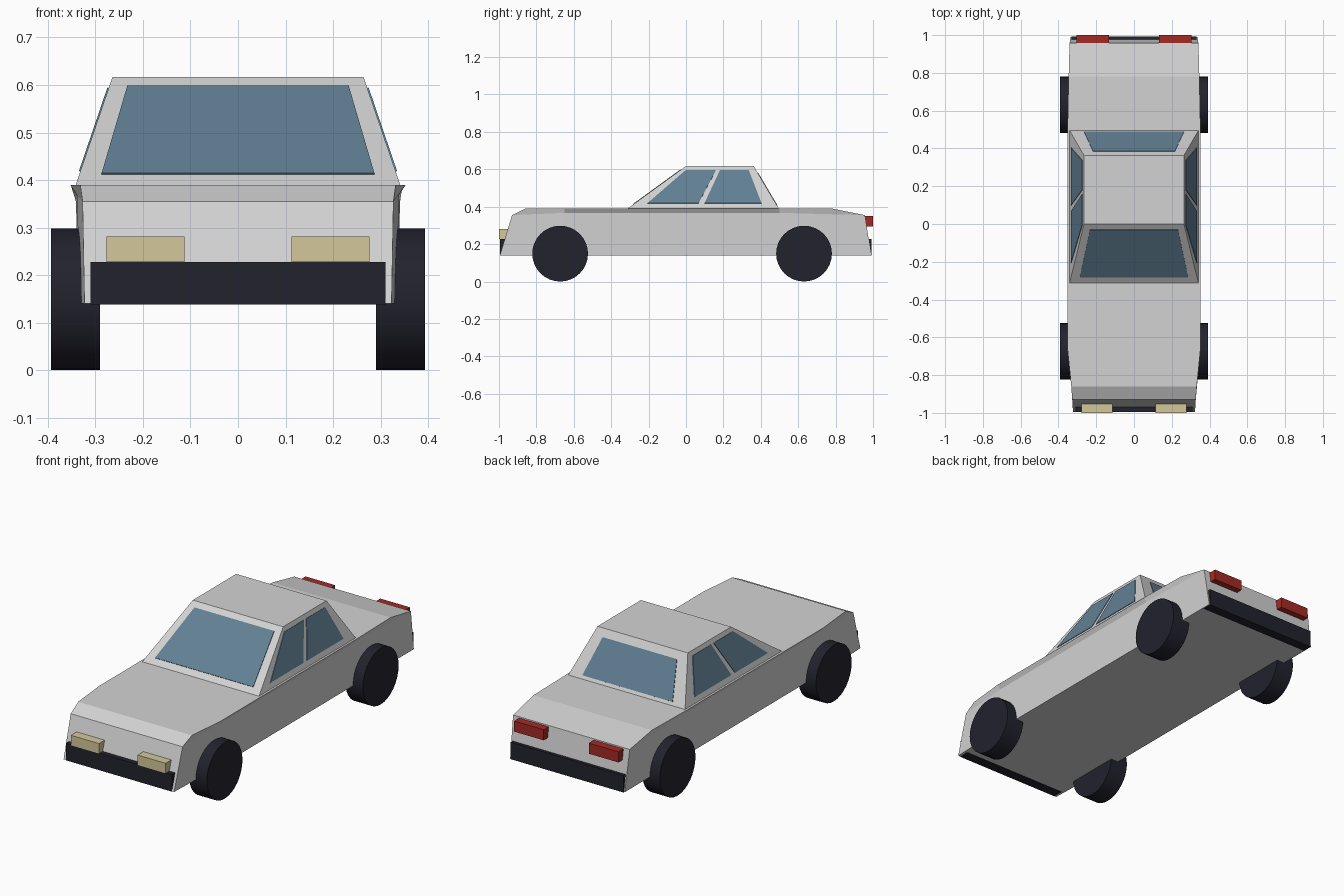
import bpy, bmesh, math
from mathutils import Vector

if "Cube" in bpy.data.objects:
    bpy.data.objects.remove(bpy.data.objects["Cube"])


def material(name, rgb):
    m = bpy.data.materials.new(name)
    m.diffuse_color = (*rgb, 1)
    m.use_nodes = True
    m.node_tree.nodes["Principled BSDF"].inputs["Base Color"].default_value = m.diffuse_color
    return m


PAINT = material("light grey paint", (0.65, 0.65, 0.65))
GLASS = material("blue glass", (0.122, 0.216, 0.296))
BLACK = material("dark rubber", (0.016, 0.016, 0.027))
CREAM = material("cream lamp", (0.658, 0.578, 0.328))
RED = material("red lamp", (0.376, 0.023, 0.018))


def make(name, verts, faces, mat):
    bm = bmesh.new()
    vs = [bm.verts.new(v) for v in verts]
    for f in faces:
        bm.faces.new([vs[i] for i in f])
    bmesh.ops.recalc_face_normals(bm, faces=bm.faces)
    mesh = bpy.data.meshes.new(name)
    bm.to_mesh(mesh)
    bm.free()
    mesh.materials.append(mat)
    ob = bpy.data.objects.new(name, mesh)
    bpy.context.collection.objects.link(ob)
    return ob


def prism(name, ring_a, ring_b, mat):
    """Solid between two matching rings of points."""
    n = len(ring_a)
    faces = [tuple(range(n)), tuple(range(n, 2 * n))]
    faces += [(i, (i + 1) % n, n + (i + 1) % n, n + i) for i in range(n)]
    return make(name, list(ring_a) + list(ring_b), faces, mat)


def rect(x0, x1, y0, y1, z):
    return [(x0, y0, z), (x1, y0, z), (x1, y1, z), (x0, y1, z)]


def box(name, x0, x1, y0, y1, z0, z1, mat):
    return prism(name, rect(x0, x1, y0, y1, z0), rect(x0, x1, y0, y1, z1), mat)


def plate(name, pts, mat, t=0.003):
    """Thin sheet lying on the cabin surface, facing outward."""
    p = [Vector(q) for q in pts]
    n = (p[1] - p[0]).cross(p[2] - p[0]).normalized()
    if n.dot(p[0] - Vector((0, 0.1, 0.45))) < 0:
        n = -n
    return prism(name, [q - n * t for q in p], [q + n * t for q in p], mat)


# Body shell: half sections (bottom, belt, top) from front to back, mirrored
sections = [
    [(0.323, -0.995, 0.14), (0.327, -0.93, 0.355), (0.332, -0.86, 0.39)],
    [(0.335, -0.65, 0.14), (0.338, -0.65, 0.367), (0.353, -0.65, 0.39)],
    [(0.335, 0.50, 0.14), (0.339, 0.50, 0.367), (0.352, 0.50, 0.39)],
    [(0.335, 0.99, 0.14), (0.341, 0.957, 0.355), (0.346, 0.78, 0.39)],
]
verts, faces = [], []
for s in sections:
    verts += s + [(-x, y, z) for x, y, z in reversed(s)]
for k in range(len(sections) - 1):
    a, b = 6 * k, 6 * k + 6
    faces += [(a + i, a + (i + 1) % 6, b + (i + 1) % 6, b + i) for i in range(6)]
for e in (0, 18):
    faces += [(e, e + 1, e + 4, e + 5), (e + 1, e + 2, e + 3, e + 4)]
make("body", verts, faces, PAINT)

# Cabin
prism("cabin", rect(-0.342, 0.342, -0.315, 0.497, 0.388),
      rect(-0.264, 0.264, 0.0, 0.362, 0.617), PAINT)


def front_y(z):
    return -0.315 * (0.617 - z) / 0.229


def back_y(z):
    return 0.362 + 0.135 * (0.617 - z) / 0.229


def side_x(z):
    return 0.264 + 0.078 * (0.617 - z) / 0.229


# Windscreen and rear window
for name, f, lo, hi, wl, wh in (("windscreen", front_y, 0.412, 0.596, 0.287, 0.233),
                                ("rear_window", back_y, 0.405, 0.58, 0.264, 0.217)):
    plate(name, [(-wl, f(lo), lo), (wl, f(lo), lo), (wh, f(hi), hi), (-wh, f(hi), hi)], GLASS)

# Side windows, lamps and wheels on both sides
for s, side in ((-1, "left"), (1, "right")):
    lo, hi = 0.418, 0.594
    for name, y0, y1, y2, y3 in (("front", -0.206, 0.067, 0.160, -0.003),
                                 ("back", 0.099, 0.404, 0.336, 0.181)):
        plate(f"{name}_side_window_{side}",
              [(s * side_x(lo), y0, lo), (s * side_x(lo), y1, lo),
               (s * side_x(hi), y2, hi), (s * side_x(hi), y3, hi)], GLASS)
    a, b = sorted((s * 0.113, s * 0.277))
    box(f"headlight_{side}", a, b, -1.0, -0.945, 0.228, 0.281, CREAM)
    a, b = sorted((s * 0.132, s * 0.305))
    box(f"tail_light_{side}", a, b, 0.95, 1.0, 0.293, 0.349, RED)
    for y, end in ((-0.673, "front"), (0.631, "back")):
        bpy.ops.mesh.primitive_cylinder_add(
            vertices=32, radius=0.149, depth=0.103,
            location=(s * 0.3415, y, 0.149), rotation=(0, math.pi / 2, 0))
        wheel = bpy.context.object
        wheel.name = f"{end}_wheel_{side}"
        wheel.data.materials.append(BLACK)
        bpy.ops.object.shade_smooth_by_angle(angle=math.radians(30))

# Bumpers
box("front_bumper", -0.31, 0.31, -0.995, -0.94, 0.138, 0.228, BLACK)
box("back_bumper", -0.33, 0.33, 0.94, 0.993, 0.138, 0.228, BLACK)
